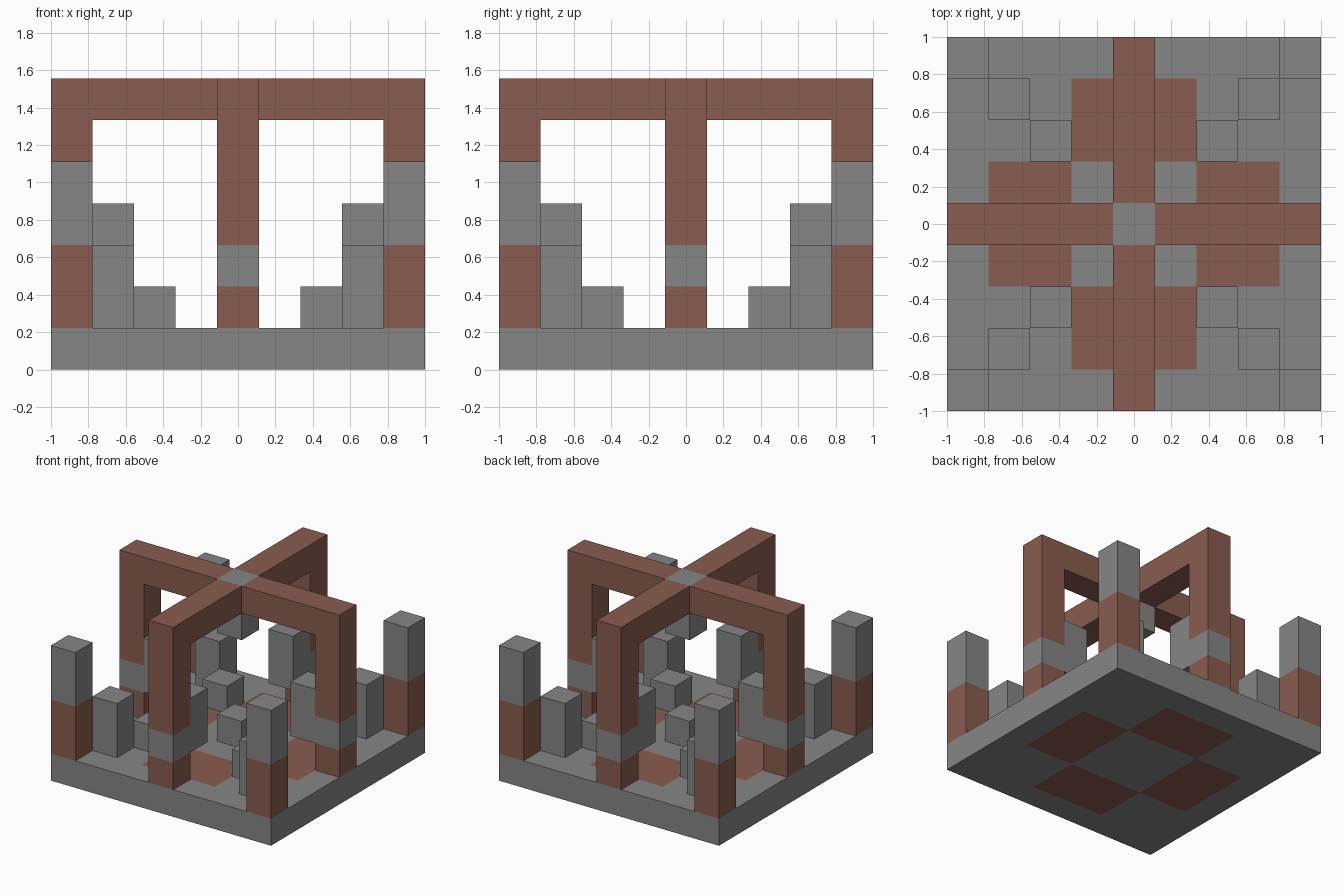
import bpy, bmesh, math
from mathutils import Matrix, Vector

U = 2 / 9  # one block of the 9 x 9 x 7 block layout

cube = bpy.data.objects.get("Cube")
if cube:
    bpy.data.objects.remove(cube, do_unlink=True)


def make_material(name, rgb):
    mat = bpy.data.materials.new(name)
    mat.use_nodes = True
    mat.diffuse_color = (*rgb, 1)
    mat.node_tree.nodes["Principled BSDF"].inputs["Base Color"].default_value = (*rgb, 1)
    return mat


gray = make_material("stone_gray", (0.24, 0.24, 0.24))
brick = make_material("brick_red", (0.25, 0.107, 0.08))


def finish(name, bm, *mats):
    bmesh.ops.recalc_face_normals(bm, faces=bm.faces)
    bm.transform(Matrix.Scale(U, 4))
    mesh = bpy.data.meshes.new(name)
    bm.to_mesh(mesh)
    bm.free()
    for mat in mats:
        mesh.materials.append(mat)
    obj = bpy.data.objects.new(name, mesh)
    bpy.context.collection.objects.link(obj)
    return obj


def prism(name, profile, mat, turn=0):
    """Extrude an x-z profile one block wide, then turn it about z."""
    bm = bmesh.new()
    face = bm.faces.new([bm.verts.new((x, -0.5, z)) for x, z in profile])
    ext = bmesh.ops.extrude_face_region(bm, geom=[face])["geom"]
    bmesh.ops.translate(bm, vec=(0, 1, 0),
                        verts=[v for v in ext if isinstance(v, bmesh.types.BMVert)])
    bm.transform(Matrix.Rotation(turn, 4, "Z"))
    return finish(name, bm, mat)


def post(name, x, y, bottom, top, mat):
    """Upright block, one unit square, centred on x and y."""
    bm = bmesh.new()
    bmesh.ops.create_cube(bm, size=1)
    bm.transform(Matrix.Translation((x, y, (bottom + top) / 2))
                 @ Matrix.Diagonal((1, 1, top - bottom, 1)))
    return finish(name, bm, mat)


# Floor slab, cut along the edges of the four brick panels
bm = bmesh.new()
bmesh.ops.create_cube(bm, size=1)
bm.transform(Matrix.Translation((0, 0, 0.5)) @ Matrix.Diagonal((9, 9, 1, 1)))
for axis in (Vector((1, 0, 0)), Vector((0, 1, 0))):
    for d in (-3.5, -1.5, 1.5, 3.5):
        bmesh.ops.bisect_plane(bm, geom=bm.verts[:] + bm.edges[:] + bm.faces[:],
                               plane_co=axis * d, plane_no=axis)
bm.normal_update()
for f in bm.faces:
    c = f.calc_center_median()
    near, far = sorted((abs(c.x), abs(c.y)))
    if abs(f.normal.z) > 0.9 and near < 1.5 and 1.5 < far < 3.5:
        f.material_index = 1
finish("floor_slab", bm, gray, brick)

# Four arch arms, each with a stepped stone bracket and a brick foot
arm = [(0.5, 6), (0.5, 7), (4.5, 7), (4.5, 3), (3.5, 3), (3.5, 6)]
bracket = [(4.5, 2), (4.5, 3), (3.5, 3), (3.5, 4), (2.5, 4), (2.5, 2)]
foot = [(3.5, 1), (4.5, 1), (4.5, 2), (3.5, 2)]
for i, side in enumerate(("left", "back", "right", "front")):
    turn = i * math.pi / 2
    prism(f"arch_arm_{side}", arm, brick, turn)
    prism(f"arch_bracket_{side}", bracket, gray, turn)
    prism(f"arch_foot_{side}", foot, brick, turn)

# Keystone hanging below the crossing, and the pedestal under it
post("keystone", 0, 0, 5, 7, gray)
post("pedestal", 0, 0, 1, 2, gray)

# Posts stepping down from each corner towards the middle
for sx, x_name in ((1, "left"), (-1, "right")):
    for sy, y_name in ((-1, "front"), (1, "back")):
        tag = f"{y_name}_{x_name}"
        post(f"corner_post_base_{tag}", 4 * sx, 4 * sy, 1, 3, brick)
        post(f"corner_post_top_{tag}", 4 * sx, 4 * sy, 3, 5, gray)
        post(f"middle_post_{tag}", 3 * sx, 3 * sy, 1, 3, gray)
        post(f"inner_post_{tag}", 2 * sx, 2 * sy, 1, 2, gray)
